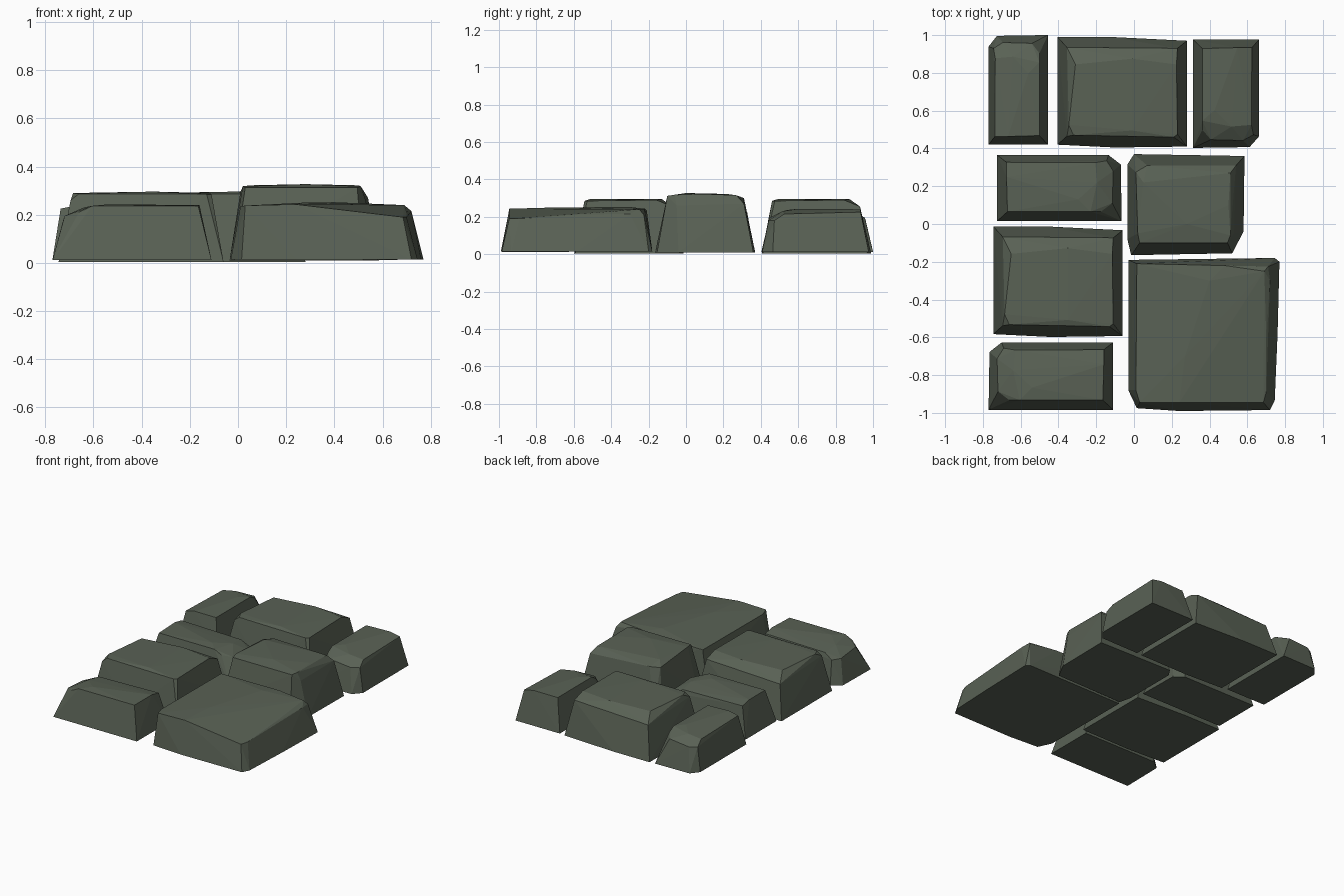
import bpy, bmesh, math
from mathutils import Matrix, Vector

stone = bpy.data.materials.new("dark mossy stone")
stone.diffuse_color = (0.10, 0.12, 0.09, 1)


def make_stone(name, base, top, z0, loc=(0, 0), turn=0, scale=(1, 1)):
    """Chiselled block: hull of a ground outline and a smaller, uneven crown."""
    m = (Matrix.Translation((loc[0], loc[1], 0)) @ Matrix.Rotation(math.radians(turn), 4, 'Z')
         @ Matrix.Diagonal((scale[0], scale[1], 1, 1)))
    bm = bmesh.new()
    for p in [(x, y, z0) for x, y in base] + top:
        bm.verts.new(m @ Vector(p))
    bmesh.ops.convex_hull(bm, input=bm.verts[:])
    bmesh.ops.delete(bm, geom=[v for v in bm.verts if not v.link_faces], context='VERTS')
    bmesh.ops.dissolve_limit(bm, angle_limit=math.radians(1), verts=bm.verts[:], edges=bm.edges[:])
    bmesh.ops.recalc_face_normals(bm, faces=bm.faces[:])
    me = bpy.data.meshes.new(name)
    bm.to_mesh(me)
    bm.free()
    me.materials.append(stone)
    ob = bpy.data.objects.new(name, me)
    bpy.context.collection.objects.link(ob)
    return ob


# Large slab, front right
make_stone("large_slab",
           [(-.03, -.19), (.745, -.18), (.77, -.20), (.76, -.585), (.745, -.935),
            (.72, -.985), (.24, -.99), (.015, -.975), (-.03, -.88)],
           [(.015, -.21, .235), (.48, -.22, .243), (.71, -.225, .21), (.69, -.25, .24),
            (.72, -.30, .215), (.70, -.60, .212), (.70, -.89, .19), (.685, -.945, .19),
            (.24, -.945, .243), (.03, -.945, .238), (.01, -.88, .235),
            (.27, -.70, .25), (.40, -.30, .252)], .015)

# Tall block, middle right
make_stone("tall_block",
           [(-.035, .315), (0, .37), (.585, .36), (.58, -.04), (.52, -.155),
            (-.015, -.165), (-.035, -.08)],
           [(.01, .275, .295), (.07, .31, .30), (.54, .31, .27), (.51, .27, .315),
            (.53, -.05, .26), (.51, -.06, .318), (.495, -.10, .312), (.03, -.10, .312),
            (.02, -.05, .318), (.05, .22, .322), (.28, .0, .327), (.50, .10, .322)], .01)

# Square blocks: one at the back, one at the left
square_base = [(-.345, .295), (-.06, .295), (.34, .275), (.34, -.285),
               (-.04, -.29), (-.345, -.275)]
square_top = [(-.295, .24, .235), (.29, .235, .255), (.29, -.22, .285), (.285, .15, .29),
              (-.295, -.23, .26), (-.25, .15, .288), (-.285, -.17, .29), (-.26, -.225, .287),
              (.27, -.235, .285), (.05, .18, .294), (.05, -.20, .296)]
for name, loc in (("back_square_block", (-.06, .695)), ("left_square_block", (-.4, -.308))):
    make_stone(name, square_base, square_top, .004, loc)

# Oblong cobbles: one shape turned, mirrored and shortened
cobble_base = [(-.33, .175), (.26, .175), (.325, .125), (.33, -.175), (-.33, -.175)]
cobble_top = [(-.28, .137, .225), (.19, .135, .215), (.25, .145, .18), (.285, .09, .18),
              (.28, -.08, .195), (.22, -.125, .21), (.165, -.125, .237), (-.275, -.125, .237),
              (-.28, .06, .24), (.10, -.06, .243), (.20, .03, .23)]
for name, loc, turn, scale in (
        ("cobble_middle", (-.395, .19), 0, (1, 1)),
        ("cobble_front", (-.44, -.805), 0, (-1, 1.02)),
        ("cobble_back_left", (-.613, .71), 90, (.88, .9)),
        ("cobble_back_right", (.487, .69), -90, (.87, 1))):
    make_stone(name, cobble_base, cobble_top, .012, loc, turn, scale)
